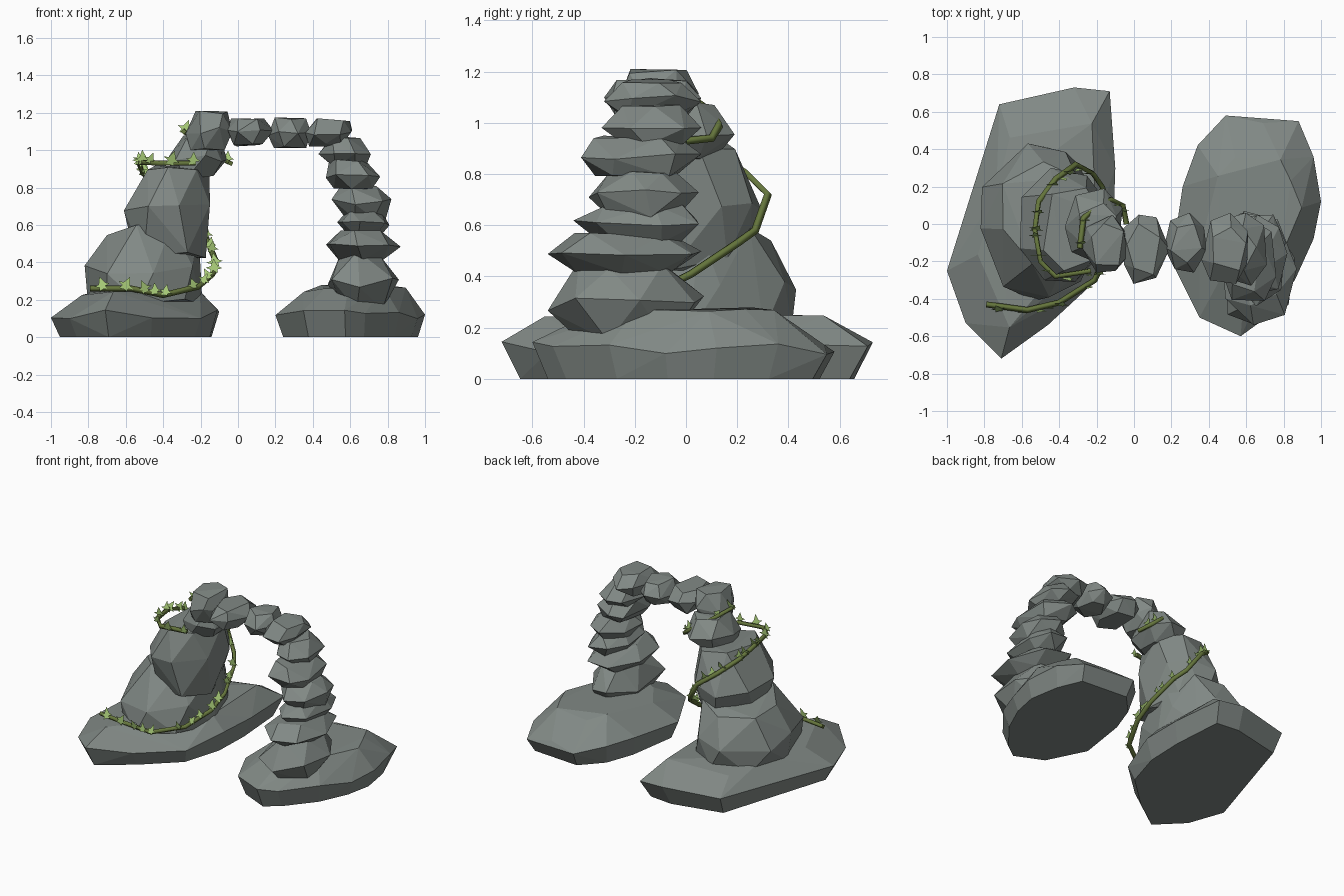
import bpy, bmesh, math, random
from mathutils import Vector

if "Cube" in bpy.data.objects:
    bpy.data.objects.remove(bpy.data.objects["Cube"])


def material(name, rgb):
    m = bpy.data.materials.new(name)
    m.use_nodes = True
    m.diffuse_color = (*rgb, 1)
    m.node_tree.nodes["Principled BSDF"].inputs["Base Color"].default_value = (*rgb, 1)
    return m


STONE = material("grey stone", (0.22, 0.25, 0.235))
STEM = material("olive stem", (0.13, 0.18, 0.045))
LEAF = material("light green leaf", (0.38, 0.58, 0.18))


def finish(bm, name, mat):
    mesh = bpy.data.meshes.new(name)
    bm.to_mesh(mesh)
    bm.free()
    mesh.materials.append(mat)
    ob = bpy.data.objects.new(name, mesh)
    bpy.context.collection.objects.link(ob)
    return ob


def hull(name, points, bounds=None):
    """Faceted rock: convex hull of points, optionally fitted to a box."""
    if bounds:
        for a in range(3):
            lo, hi = min(p[a] for p in points), max(p[a] for p in points)
            b0, b1 = bounds[a]
            for p in points:
                p[a] = b0 + (p[a] - lo) / (hi - lo) * (b1 - b0)
    bm = bmesh.new()
    for p in points:
        bm.verts.new(p)
    res = bmesh.ops.convex_hull(bm, input=bm.verts)
    junk = {g for g in res["geom_interior"] + res["geom_unused"]
            if isinstance(g, bmesh.types.BMVert)}
    bmesh.ops.delete(bm, geom=list(junk), context="VERTS")
    bmesh.ops.dissolve_limit(bm, angle_limit=math.radians(4), verts=bm.verts, edges=bm.edges)
    bmesh.ops.recalc_face_normals(bm, faces=bm.faces)
    return finish(bm, name, STONE)


def ring(rnd, z, cx, cy, rx, ry, n, jitter=0.1, dz=0.03):
    turn = rnd.random() * math.tau
    pts = []
    for i in range(n):
        a = turn + math.tau * (i + rnd.uniform(-0.2, 0.2)) / n
        k = 1 + rnd.uniform(-jitter, jitter)
        pts.append(Vector((cx + rx * k * math.cos(a), cy + ry * k * math.sin(a),
                           z + rnd.uniform(-dz, dz))))
    return pts


# Wide ground slabs: outline at mid height, tapered foot and top
def slab(name, outline, centre, top_z, top_scale, seed):
    rnd = random.Random(seed)
    c = Vector((*centre, 0))
    pts = []
    for x, y in outline:
        d = Vector((x, y, 0)) - c
        pts.append(c + d * 0.9)
        pts.append(c + d + Vector((0, 0, 0.12 + rnd.uniform(-0.03, 0.03))))
        pts.append(c + d * (top_scale + rnd.uniform(-0.08, 0.08))
                   + Vector((0, 0, top_z + rnd.uniform(-0.03, 0.02))))
    hull(name, pts)


slab("right_ground_slab",
     [(-1, -.25), (-.9, -.53), (-.71, -.72), (-.46, -.54), (-.2, -.3), (-.11, 0),
      (-.1, .3), (-.13, .71), (-.32, .73), (-.72, .64), (-.85, .25)],
     (-.52, 0), .235, .72, 4)
slab("left_ground_slab",
     [(.2, -.2), (.35, -.5), (.57, -.6), (.68, -.52), (.86, -.3), (.96, -.08), (1, .12),
      (.96, .36), (.88, .55), (.69, .54), (.49, .58), (.34, .42), (.26, .2)],
     (.62, 0), .265, .66, 9)

# Two large boulders of the thick pillar
rnd = random.Random(3)
hull("lower_boulder",
     ring(rnd, .2, -.5, .0, .3, .42, 8, .06) + ring(rnd, .34, -.51, .0, .31, .42, 8, .06)
     + ring(rnd, .54, -.47, .06, .24, .28, 7, .08),
     ((-.82, -.19), (-.41, .43), (.17, .6)))
rnd = random.Random(12)
hull("upper_boulder",
     ring(rnd, .46, -.36, .0, .17, .24, 6, .06) + ring(rnd, .68, -.37, .01, .23, .3, 8, .06)
     + ring(rnd, .89, -.33, .0, .16, .21, 6, .08, .02),
     ((-.61, -.15), (-.31, .3), (.42, .92)))


# Smaller stacked stones: name, x range, y range, z range, upper-ring shift
def stone(name, xr, yr, zr, seed, shift=0.0, top=0.62, mid=0.0):
    r = random.Random(seed)
    pts = (ring(r, -1, -shift, 0, top, top, 5, .1, .12)
           + ring(r, mid, 0, 0, 1, 1, 7, .08, .22)
           + ring(r, 1, shift, 0, top, top, 5, .1, .12))
    hull(name, pts, (xr, yr, zr))


STONES = [
    ("thick_pillar_neck_stone", (-.37, -.06), (-.22, .19), (.84, 1.08), .1, .65),
    ("thick_pillar_top_stone", (-.28, -.03), (-.26, .05), (1.0, 1.21), .1, .75),
    ("arch_stone_inner", (-.06, .19), (-.32, .05), (1.02, 1.17), 0, .75),
    ("arch_stone_middle", (.16, .39), (-.26, .06), (1.01, 1.175), 0, .7),
    ("arch_stone_outer", (.36, .61), (-.32, .06), (1.02, 1.17), .1, .7),
    ("slim_pillar_stone_7", (.43, .71), (-.33, .06), (.91, 1.07), -.1, .62),
    ("slim_pillar_stone_6", (.47, .76), (-.41, .06), (.79, .95), -.1, .7),
    ("slim_pillar_stone_5", (.5, .82), (-.38, .05), (.63, .81), -.1, .62),
    ("slim_pillar_stone_4", (.53, .81), (-.44, .05), (.53, .69), 0, .6),
    ("slim_pillar_stone_3", (.47, .87), (-.54, .06), (.41, .57), 0, .6),
    ("slim_pillar_stone_1", (.48, .86), (-.54, .07), (.14, .46), 0, .55),
]
for i, (name, xr, yr, zr, shift, top) in enumerate(STONES):
    stone(name, xr, yr, zr, 20 + i, shift, top)


# Vines: four-sided tubes with pointed leaves along them
def vine(name, path, radius=0.016):
    cu = bpy.data.curves.new(name, "CURVE")
    cu.dimensions = "3D"
    cu.bevel_depth = radius
    cu.bevel_resolution = 0
    cu.use_fill_caps = True
    sp = cu.splines.new("POLY")
    sp.points.add(len(path) - 1)
    for p, co in zip(sp.points, path):
        p.co = (*co, 1)
    cu.materials.append(STEM)
    bpy.context.collection.objects.link(bpy.data.objects.new(name, cu))


LEAF_SHAPE = [(0, -.25), (.35, -.3), (.3, 0), (.75, .1), (.35, .3), (0, 1),
              (-.3, .3), (-.75, .2), (-.3, 0), (-.4, -.35)]


def leaves(name, path, spacing, seed):
    r = random.Random(seed)
    bm = bmesh.new()
    for a, b in zip(path, path[1:]):
        a, b = Vector(a), Vector(b)
        n = max(1, round((b - a).length / spacing))
        for i in range(n):
            c = a.lerp(b, (i + r.uniform(.1, .9)) / n) + Vector((0, -.02, .01))
            size, turn = r.uniform(.045, .06), r.uniform(-.5, .5)
            lean = r.uniform(-.3, .5)
            vs = []
            for u, v in LEAF_SHAPE:
                x = (u * math.cos(turn) - v * math.sin(turn)) * size
                z = (u * math.sin(turn) + v * math.cos(turn)) * size
                vs.append(bm.verts.new(c + Vector((x, z * lean, z))))
            bm.faces.new(vs)
    finish(bm, name, LEAF)


LONG = [(-.79, -.43, .26), (-.57, -.46, .26), (-.4, -.42, .225), (-.21, -.3, .27),
        (-.13, -.12, .34), (-.12, .02, .41), (-.17, .2, .53), (-.22, .27, .58),
        (-.31, .32, .72), (-.42, .24, .8), (-.51, .12, .88), (-.53, -.03, .93),
        (-.5, -.2, .935), (-.42, -.28, .93), (-.23, -.25, .93)]
SHORT = [(-.29, -.13, 1.1), (-.27, .03, 1.09), (-.2, .1, 1.04), (-.12, .13, .99),
         (-.06, .1, .94), (-.04, .0, .93)]
vine("long_vine", LONG)
vine("short_vine", SHORT)
leaves("long_vine_leaves", LONG, .1, 5)
leaves("short_vine_leaves", SHORT, .12, 8)
